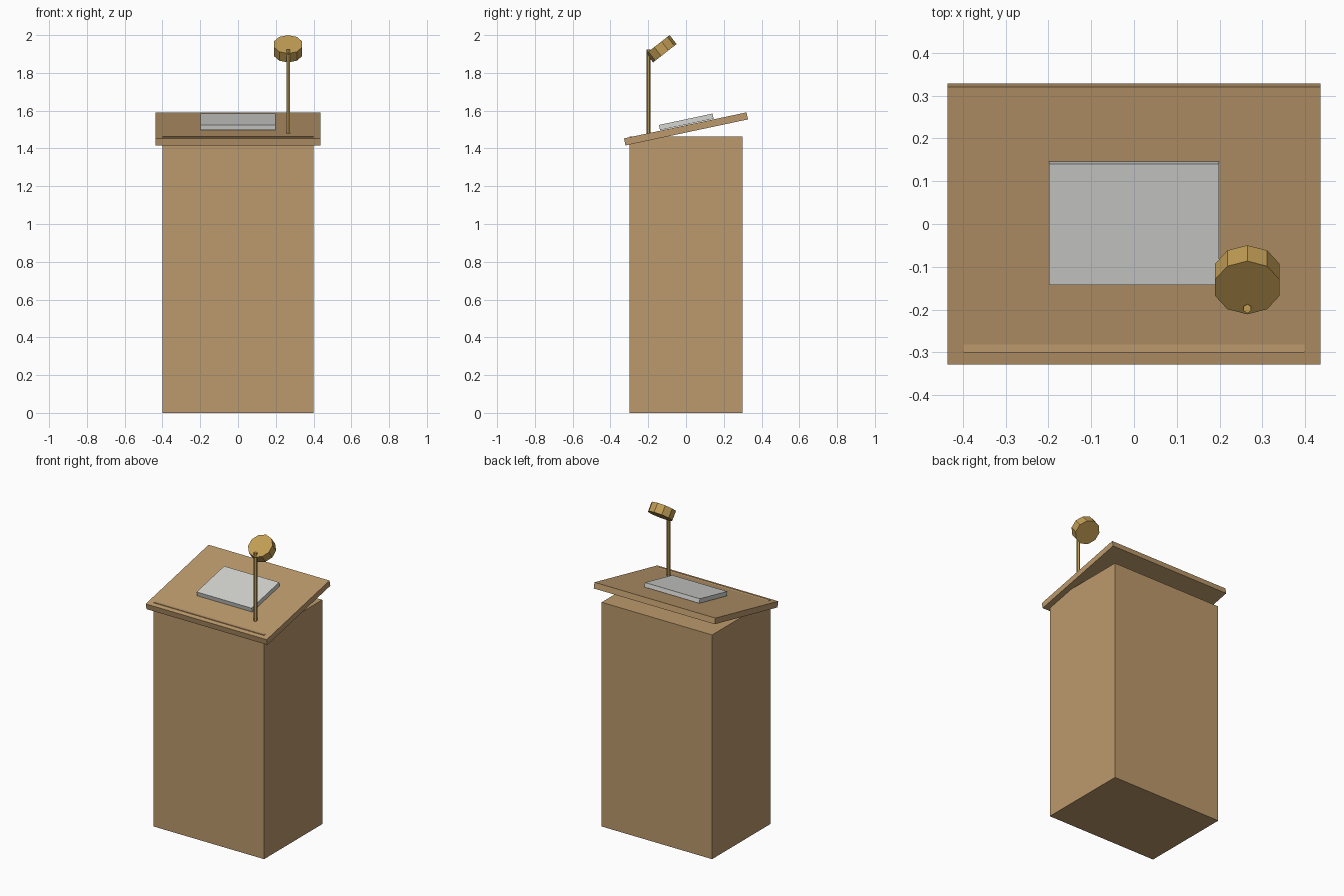
import bpy
import bmesh
from math import radians, sin, cos
from mathutils import Matrix, Vector

cube = bpy.data.objects.get("Cube")
if cube:
    bpy.data.objects.remove(cube, do_unlink=True)


def material(name, color):
    mat = bpy.data.materials.new(name)
    mat.use_nodes = True
    mat.diffuse_color = (*color, 1)
    mat.node_tree.nodes["Principled BSDF"].inputs["Base Color"].default_value = (*color, 1)
    return mat


def finish(name, bm, center, tilt, mat):
    """Place the part, tilted back-side up about the x axis."""
    bm.transform(Matrix.Translation(center) @ Matrix.Rotation(radians(tilt), 4, "X"))
    mesh = bpy.data.meshes.new(name)
    bm.to_mesh(mesh)
    bm.free()
    mesh.materials.append(mat)
    obj = bpy.data.objects.new(name, mesh)
    bpy.context.collection.objects.link(obj)
    return obj


def box(name, size, center, mat, tilt=0):
    bm = bmesh.new()
    bmesh.ops.create_cube(bm, size=1)
    bmesh.ops.scale(bm, vec=size, verts=bm.verts)
    return finish(name, bm, center, tilt, mat)


def cylinder(name, sides, radius, depth, center, mat, tilt=0):
    bm = bmesh.new()
    bmesh.ops.create_cone(bm, cap_ends=True, segments=sides, radius1=radius,
                          radius2=radius, depth=depth)
    return finish(name, bm, center, tilt, mat)


wood = material("light wood", (0.50, 0.32, 0.15))
paper = material("pale grey paper", (0.66, 0.67, 0.64))
brass = material("brass", (0.54, 0.34, 0.09))

# Cabinet and sloping desktop
SLOPE = 12
desk_center = Vector((0, 0, 1.5035))
normal = Vector((0, -sin(radians(SLOPE)), cos(radians(SLOPE))))
box("cabinet", (0.797, 0.6, 1.463), (0, 0, 0.7315), wood)
box("desktop", (0.873, 0.663, 0.038), desk_center, wood, SLOPE)

# Book lying on the slope
box("book", (0.397, 0.29, 0.028), desk_center + normal * 0.036 + Vector((0, 0.009, 0.002)),
    paper, SLOPE)

# Lamp post with tilted faceted head
cylinder("lamp_post", 6, 0.0105, 0.45, (0.265, -0.198, 1.70), brass)
cylinder("lamp_head", 10, 0.079, 0.06, (0.265, -0.1305, 1.9277), brass, 38)
